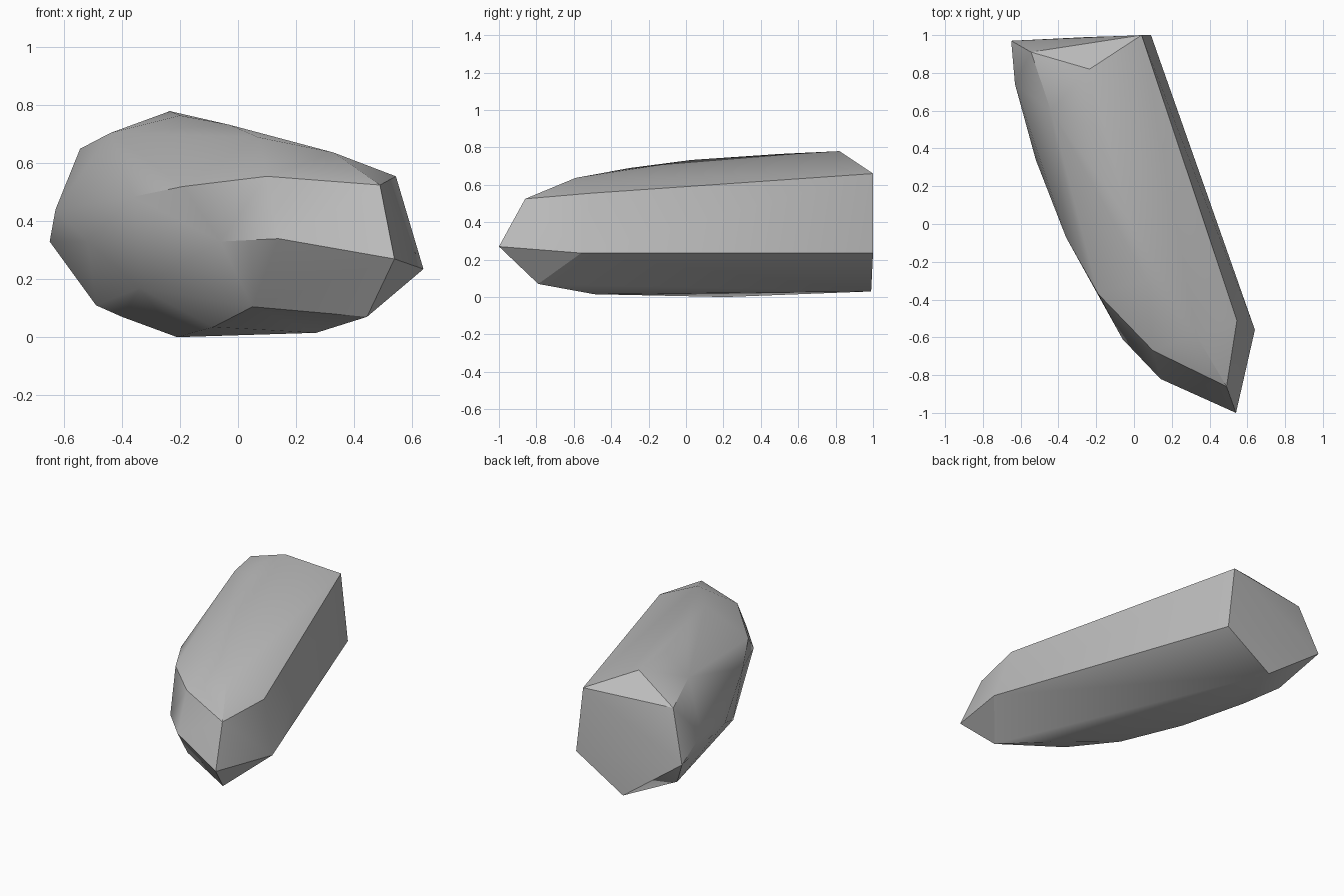
import bpy
import bmesh
import math

# Remove the default object
default_object = bpy.data.objects.get("Cube")
if default_object:
    bpy.data.objects.remove(default_object, do_unlink=True)


def make_material(name, colour):
    """One flat colour for viewport and render."""
    material = bpy.data.materials.new(name)
    material.use_nodes = True
    material.diffuse_color = colour
    shader = material.node_tree.nodes["Principled BSDF"]
    shader.inputs["Base Color"].default_value = colour
    return material


def make_faceted_stone(name, corner_groups, material, sharp_angle):
    """Wrap a taut faceted skin around groups of corner points."""
    mesh = bpy.data.meshes.new(name)
    bm = bmesh.new()
    for group in corner_groups:
        for corner in group:
            bm.verts.new(corner)
    hull = bmesh.ops.convex_hull(bm, input=list(bm.verts))
    unused = set(hull["geom_interior"]) | set(hull["geom_unused"])
    loose = [item for item in unused if isinstance(item, bmesh.types.BMVert)]
    bmesh.ops.delete(bm, geom=loose, context="VERTS")
    # Merge nearly coplanar triangles into broad facets
    bmesh.ops.dissolve_limit(
        bm, angle_limit=math.radians(2), verts=list(bm.verts), edges=list(bm.edges)
    )
    bmesh.ops.recalc_face_normals(bm, faces=list(bm.faces))
    bm.to_mesh(mesh)
    bm.free()
    mesh.materials.append(material)

    stone = bpy.data.objects.new(name, mesh)
    bpy.context.collection.objects.link(stone)
    bpy.ops.object.select_all(action="DESELECT")
    stone.select_set(True)
    bpy.context.view_layer.objects.active = stone
    bpy.ops.object.shade_smooth_by_angle(angle=sharp_angle)
    return stone


# Flat broken end at the back
back_face = [
    (0.04, 1, 0.66), (0.09, 1, 0.235), (-0.24, 0.99, 0.03),
    (-0.65, 0.97, 0.33), (-0.545, 0.91, 0.65),
]
# Crest running along the top
top_ridge = [
    (-0.235, 0.82, 0.78), (-0.2, 0.5, 0.765), (-0.03, 0.03, 0.733),
    (0.07, -0.3, 0.69), (0.33, -0.59, 0.637),
]
# Pointed front end and the straight right flank
front_tip = [
    (0.54, -1, 0.27), (0.49, -0.86, 0.525), (0.545, -0.51, 0.555),
    (0.64, -0.56, 0.235), (0.445, -0.79, 0.07),
]
# Rounded left flank, upper and middle corners
left_flank = [
    (0.14, -0.82, 0.34), (-0.06, -0.61, 0.33), (0.1, -0.67, 0.555),
    (-0.19, -0.37, 0.52), (-0.36, -0.07, 0.485), (-0.52, 0.34, 0.33),
    (-0.63, 0.74, 0.44), (-0.44, 0.6, 0.705), (-0.34, 0, 0.17),
]
# Underside corners
underside = [
    (0.05, -0.59, 0.105), (0.27, -0.49, 0.015), (-0.085, -0.23, 0.035),
    (-0.21, 0.21, 0), (-0.4, 0.56, 0.07), (-0.49, 0.79, 0.11),
]

stone_grey = make_material("stone_grey", (0.5, 0.5, 0.5, 1))
make_faceted_stone(
    "rock",
    [back_face, top_ridge, front_tip, left_flank, underside],
    stone_grey,
    math.radians(30),
)
